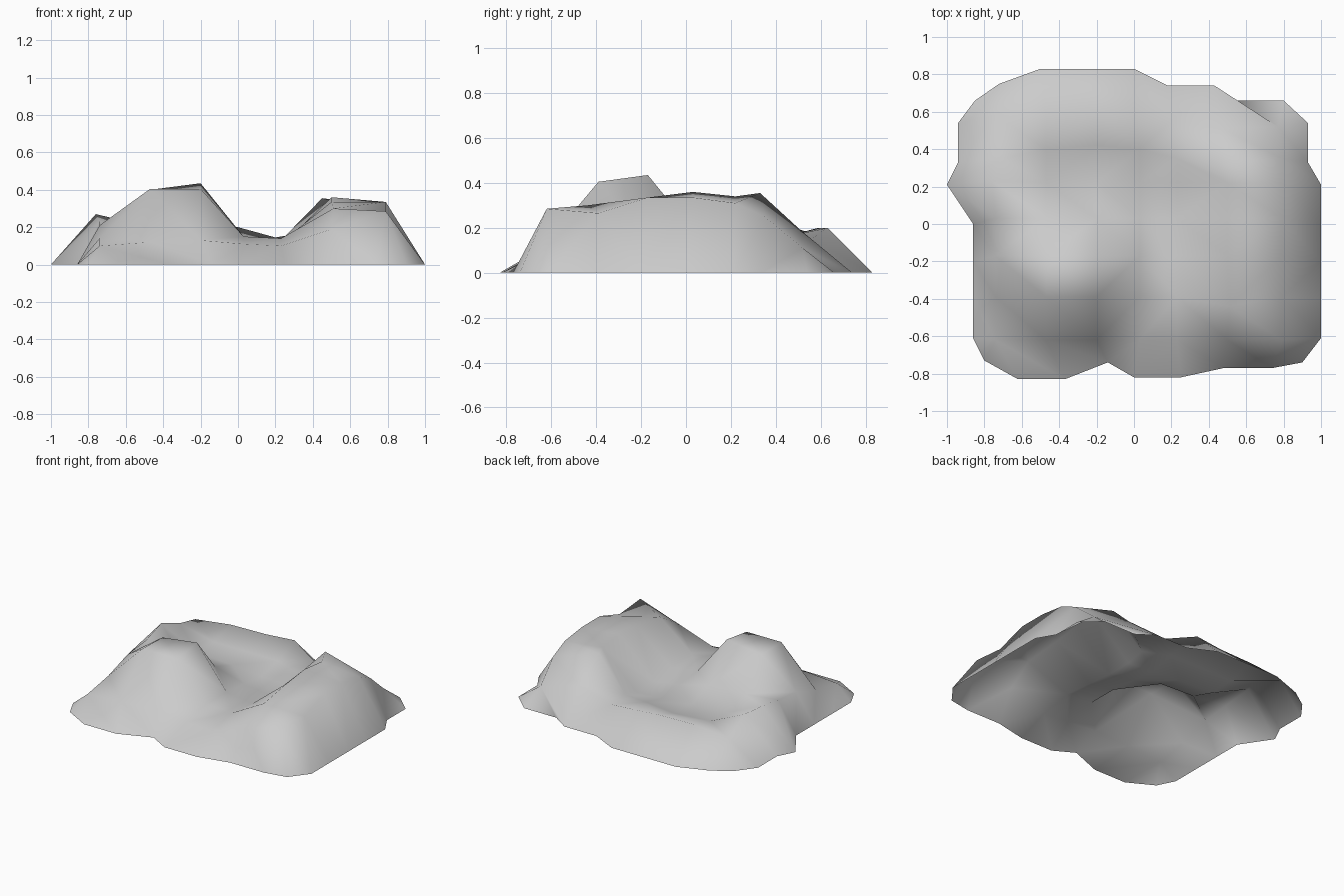
import bpy
import bmesh

# Remove the default cube
default_cube = bpy.data.objects.get("Cube")
if default_cube:
    bpy.data.objects.remove(default_cube, do_unlink=True)


def make_material(name, colour):
    material = bpy.data.materials.new(name)
    material.use_nodes = True
    material.diffuse_color = colour
    material.node_tree.nodes["Principled BSDF"].inputs["Base Color"].default_value = colour
    return material


# Foot of the hills: one irregular outline, side by side, at ground level
south = [(-.8, -.73), (-.62, -.83), (-.37, -.83), (-.14, -.74), (0, -.82),
         (.25, -.82), (.48, -.77), (.74, -.77), (.9, -.74)]
north = [(-.85, .66), (-.72, .75), (-.5, .83), (-.25, .83), (0, .83),
         (.18, .74), (.43, .74), (.55, .66), (.8, .66)]
west = [(-.86, -.61), (-.86, -.4), (-.86, -.2), (-.86, 0),
        (-1, .21), (-.94, .33), (-.94, .54)]
east = [(1, -.61), (1, -.4), (1, -.2), (1, 0), (1, .21), (.93, .33), (.93, .54)]

# Interior grid: columns, rows and the height (in hundredths) of each crossing
columns = [-.74, -.47, -.2, .03, .23, .5, .79]
rows = [-.62, -.39, -.17, .03, .22, .35, .58]
heights = [
    [10, 12, 13, 11, 10, 19, 28.5],
    [14, 40.5, 40.5, 15, 14, 30, 26.5],
    [21, 40, 43.5, 15, 12, 33.5, 33.5],
    [23, 20, 19, 13, 10, 36, 33.5],
    [27, 14, 13, 11, 10, 34, 31],
    [24, 15, 14, 15, 13, 35.5, 25],
    [17, 20, 20, 20, 14.5, 19, 11],
]

# Crossings moved off the regular grid, by row and column
nudges = {
    (1, 5): (.01, -.05), (4, 0): (-.02, .01), (5, 0): (.04, 0), (5, 1): (0, .05),
    (5, 2): (0, .07), (5, 3): (0, .05), (5, 5): (-.05, -.02), (6, 1): (0, .01),
    (6, 2): (0, .02), (6, 3): (-.03, .05), (6, 4): (-.03, -.03),
    (6, 5): (-.03, -.07), (6, 6): (-.02, -.06),
}


def ground_points(points):
    return [(x, y, 0) for x, y in points]


def inner_row(row):
    points = []
    for column, level in enumerate(heights[row]):
        dx, dy = nudges.get((row, column), (0, 0))
        points.append((columns[column] + dx, rows[row] + dy, level / 100))
    return points


def slope(first, second):
    # Height change along a diagonal; one lying on the ground counts as worst
    if first.co.z == second.co.z == 0:
        return 1
    return abs(first.co.z - second.co.z)


def build_terrain(name, material):
    # Stack the rows from south to north, each closed by its two edge points
    lines = [ground_points(south)]
    for row, (left, right) in enumerate(zip(west, east)):
        lines.append(ground_points([left]) + inner_row(row) + ground_points([right]))
    lines.append(ground_points(north))

    # Bridge neighbouring rows, splitting each cell along its more level diagonal
    bm = bmesh.new()
    grid = [[bm.verts.new(point) for point in line] for line in lines]
    for lower, upper in zip(grid, grid[1:]):
        for i in range(len(lower) - 1):
            a, b, c, d = lower[i], lower[i + 1], upper[i + 1], upper[i]
            if slope(a, c) < slope(b, d):
                triangles = [(a, b, c), (a, c, d)]
            else:
                triangles = [(a, b, d), (b, c, d)]
            for triangle in triangles:
                bm.faces.new(triangle).smooth = True
    mesh = bpy.data.meshes.new(name)
    bm.to_mesh(mesh)
    bm.free()
    mesh.materials.append(material)
    terrain = bpy.data.objects.new(name, mesh)
    bpy.context.collection.objects.link(terrain)
    return terrain


build_terrain("hill_terrain", make_material("stone_grey", (.6, .6, .6, 1)))
